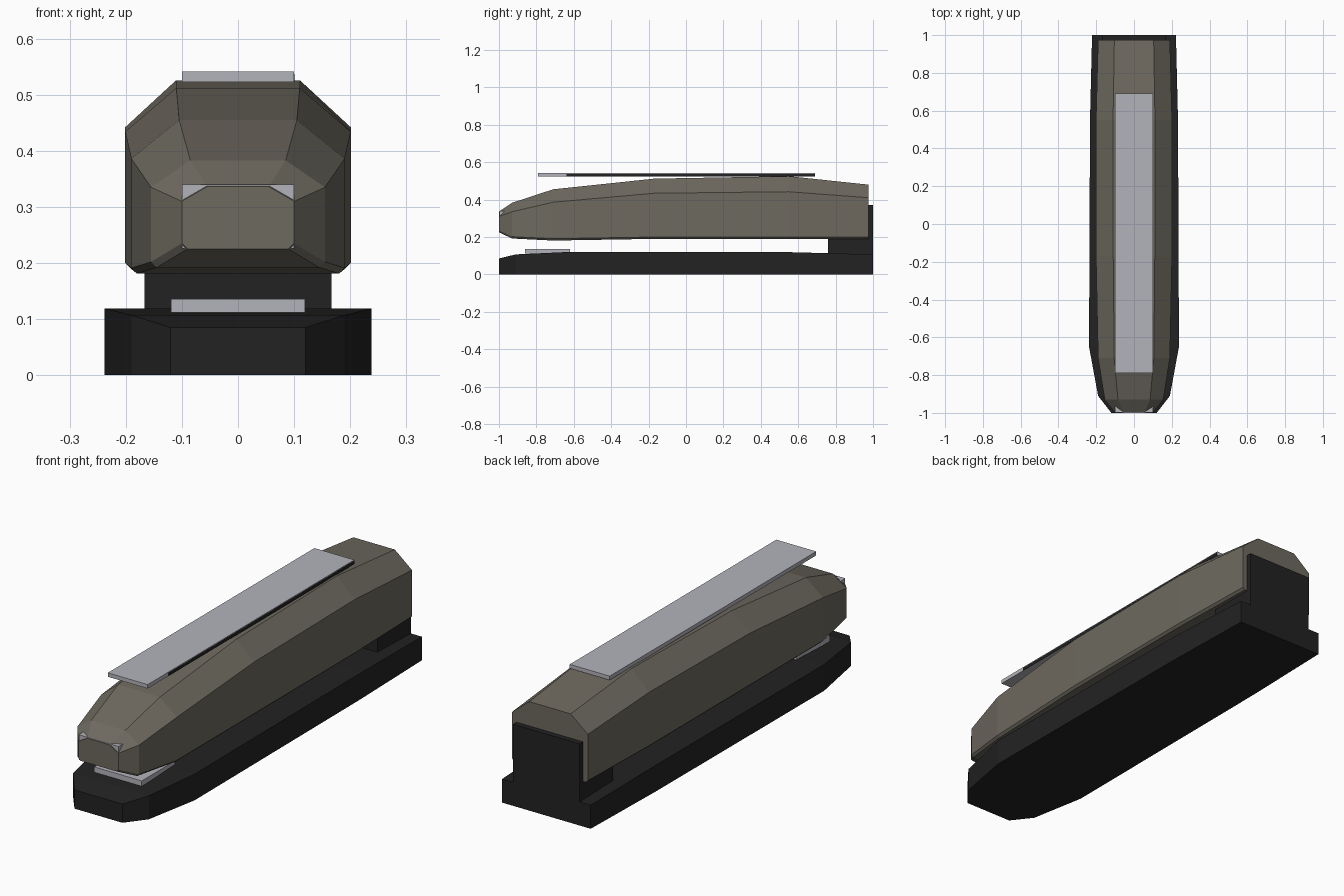
import bpy, bmesh

cube = bpy.data.objects.get("Cube")
if cube:
    bpy.data.objects.remove(cube, do_unlink=True)


def material(name, rgb):
    m = bpy.data.materials.new(name)
    m.use_nodes = True
    m.diffuse_color = (*rgb, 1)
    m.node_tree.nodes["Principled BSDF"].inputs["Base Color"].default_value = (*rgb, 1)
    return m


black = material("black plastic", (0.016, 0.016, 0.016))
taupe = material("taupe shell", (0.155, 0.142, 0.115))
silver = material("silver metal", (0.45, 0.45, 0.50))


def finish(name, bm, mat):
    bmesh.ops.recalc_face_normals(bm, faces=bm.faces)
    mesh = bpy.data.meshes.new(name)
    bm.to_mesh(mesh)
    bm.free()
    mesh.materials.append(mat)
    obj = bpy.data.objects.new(name, mesh)
    bpy.context.collection.objects.link(obj)
    return obj


def loft(name, sections, mat):
    """Skin closed rings; each section is (y, right half profile as x, z pairs)."""
    bm = bmesh.new()
    rings = []
    for y, half in sections:
        ring = half + [(-x, z) for x, z in reversed(half)]
        rings.append([bm.verts.new((x, y, z)) for x, z in ring])
    n = len(rings[0])
    for a, b in zip(rings, rings[1:]):
        for i in range(n):
            j = (i + 1) % n
            bm.faces.new((a[i], a[j], b[j], b[i]))
    bm.faces.new(rings[0])
    bm.faces.new(rings[-1])
    return finish(name, bm, mat)


def box(name, x, y, z, mat):
    bm = bmesh.new()
    bmesh.ops.create_cube(bm, size=1)
    for v in bm.verts:
        v.co = [r[0] if c < 0 else r[1] for c, r in zip(v.co, (x, y, z))]
    return finish(name, bm, mat)


# Base: y, half width, top height
base = [(-1, 0.12, 0.085), (-0.91, 0.19, 0.107), (-0.65, 0.238, 0.119),
        (0.55, 0.233, 0.119), (1, 0.222, 0.107)]
loft("base", [(y, [(w, 0), (w, t)]) for y, w, t in base], black)

# Upper shell: y, half width, top half width, bottom, shoulder, top
shell = [(-1, 0.10, 0.055, 0.225, 0.31, 0.336),
         (-0.93, 0.155, 0.085, 0.192, 0.335, 0.383),
         (-0.71, 0.19, 0.105, 0.181, 0.386, 0.455),
         (-0.17, 0.201, 0.11, 0.19, 0.434, 0.512),
         (0.55, 0.201, 0.111, 0.19, 0.442, 0.525),
         (0.975, 0.19, 0.104, 0.19, 0.41, 0.48)]
loft("upper_shell",
     [(y, [(w - 0.01, b), (w, b + 0.01), (w, s), (tw, t)])
      for y, w, tw, b, s, t in shell], taupe)

# Hinge post rising behind the shell
box("hinge_post", (-0.167, 0.167), (0.76, 1), (0.09, 0.37), black)

# Metal parts
box("magazine_nose", (-0.1, 0.1), (-0.998, -0.8), (0.226, 0.34), silver)
box("anvil_plate", (-0.119, 0.119), (-0.86, -0.62), (0.112, 0.136), silver)
box("top_strip", (-0.1, 0.1), (-0.79, 0.69), (0.523, 0.541), silver)

# Dark inlay on one edge of the strip
box("strip_edge_inlay", (0.099, 0.101), (-0.64, 0.69), (0.523, 0.537), black)
